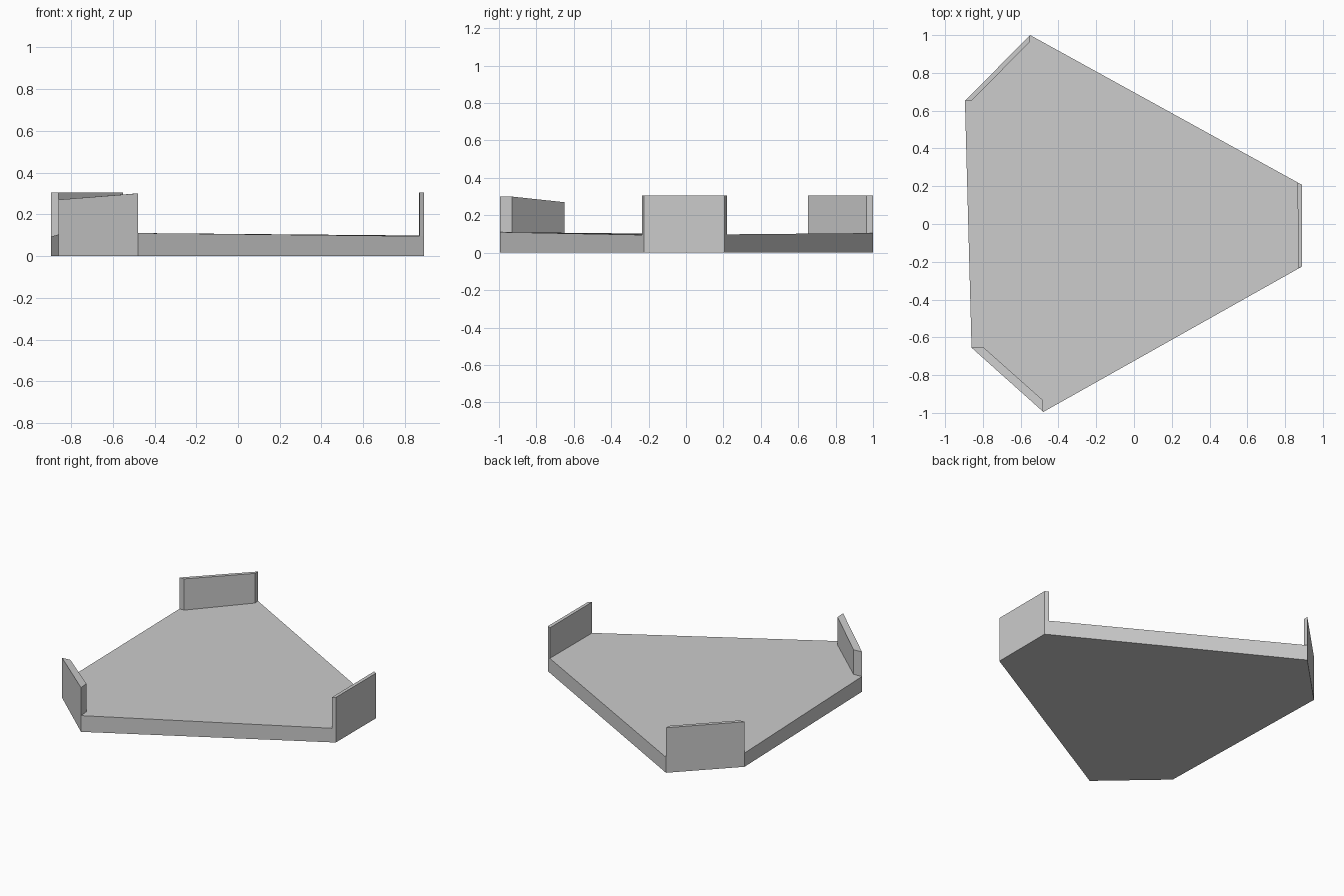
import bpy
import bmesh

cube = bpy.data.objects.get("Cube")
if cube:
    bpy.data.objects.remove(cube, do_unlink=True)


def prism(name, outline, bottoms, tops):
    """Solid over a plan outline with a bottom and top height per corner."""
    bm = bmesh.new()
    low = [bm.verts.new((x, y, z)) for (x, y), z in zip(outline, bottoms)]
    high = [bm.verts.new((x, y, z)) for (x, y), z in zip(outline, tops)]
    bm.faces.new(low[::-1])
    bm.faces.new(high)
    for i in range(len(low)):
        j = (i + 1) % len(low)
        bm.faces.new((low[i], low[j], high[j], high[i]))
    bmesh.ops.recalc_face_normals(bm, faces=bm.faces)
    mesh = bpy.data.meshes.new(name)
    bm.to_mesh(mesh)
    bm.free()
    obj = bpy.data.objects.new(name, mesh)
    bpy.context.collection.objects.link(obj)
    return obj


# Corners of the plate, with the plate thickness at each
back_a, back_b = (-0.55, 1.0), (-0.895, 0.652)
front_a, front_b = (-0.86, -0.655), (-0.48, -0.995)
left_a, left_b = (0.89, -0.225), (0.89, 0.207)
thickness = {back_a: 0.105, back_b: 0.093, front_a: 0.103,
             front_b: 0.11, left_a: 0.095, left_b: 0.098}

# Six-sided base plate
prism("base_plate", list(thickness), [0] * 6, list(thickness.values()))

# Upright wall on each short side: outer corners, inner corners, top heights
walls = {
    "back_wall": (back_a, back_b, (-0.86, 0.652), (-0.55, 0.966), 0.305, 0.305),
    "front_wall": (front_a, front_b, (-0.485, -0.93), (-0.80, -0.65), 0.27, 0.30),
    "left_wall": (left_a, left_b, (0.866, 0.219), (0.869, -0.236), 0.305, 0.305),
}
for name, (a, b, inner_b, inner_a, top_a, top_b) in walls.items():
    bottoms = [thickness[a], thickness[b],
               thickness[b] - 0.01, thickness[a] - 0.01]
    prism(name, [a, b, inner_b, inner_a], bottoms, [top_a, top_b, top_b, top_a])
